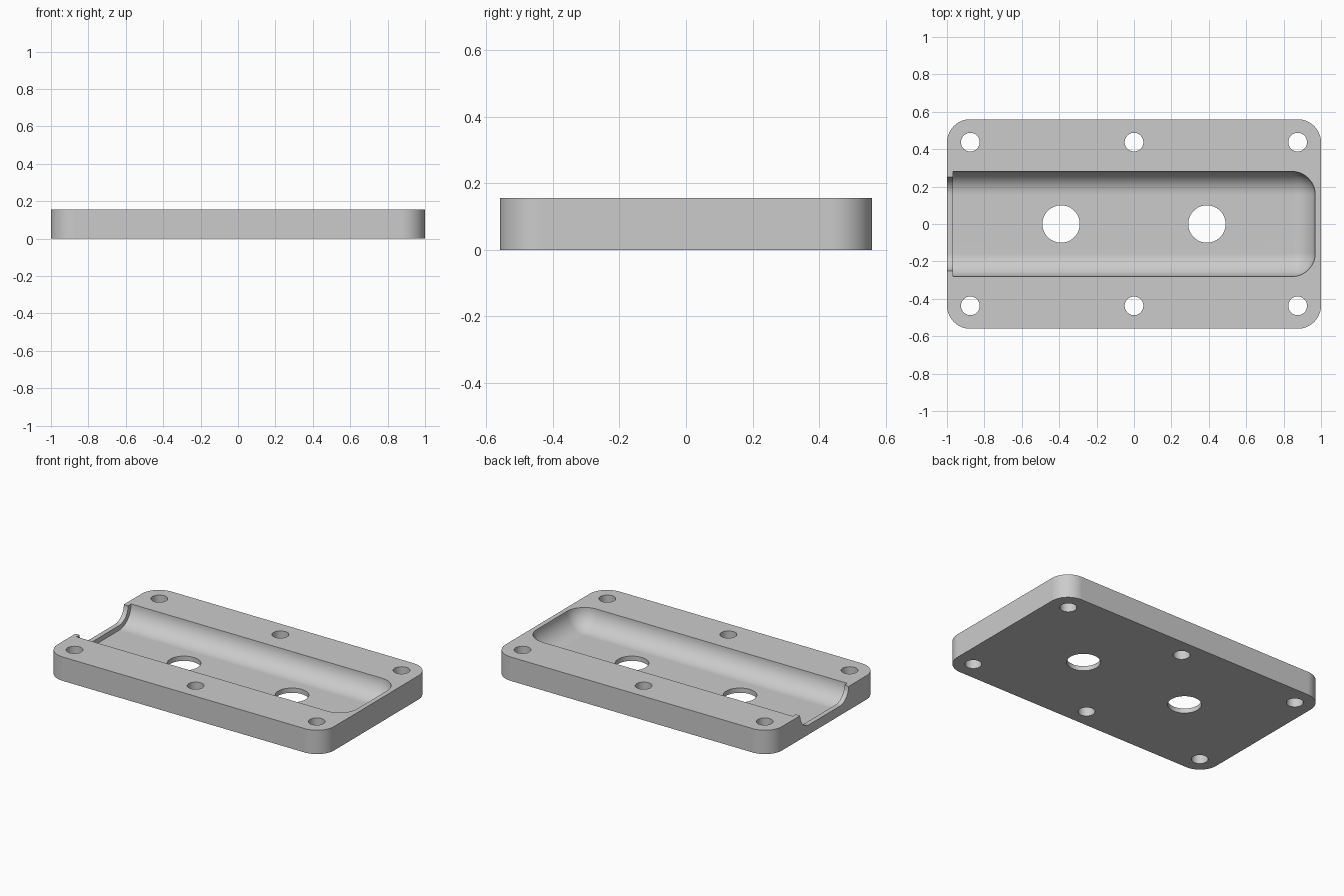
import bpy, bmesh
from math import sin, cos, pi

if "Cube" in bpy.data.objects:
    bpy.data.objects.remove(bpy.data.objects["Cube"], do_unlink=True)

LENGTH, WIDTH, HEIGHT = 2.0, 1.12, 0.156
STEPS = 14

grey = bpy.data.materials.new("plain_grey")
grey.use_nodes = True
grey.diffuse_color = (0.6, 0.6, 0.6, 1)
grey.node_tree.nodes["Principled BSDF"].inputs["Base Color"].default_value = (0.6, 0.6, 0.6, 1)


def arc(cx, cy, r, start):
    """Quarter circle of points, counter-clockwise."""
    return [(cx + r * cos(start + pi / 2 * i / STEPS),
             cy + r * sin(start + pi / 2 * i / STEPS)) for i in range(STEPS + 1)]


def loft(name, rings):
    """Closed solid through rings given as (points, z), bottom to top."""
    bm = bmesh.new()
    loops = [[bm.verts.new((x, y, z)) for x, y in pts] for pts, z in rings]
    n = len(loops[0])
    for low, high in zip(loops, loops[1:]):
        for i in range(n):
            j = (i + 1) % n
            bm.faces.new((low[i], low[j], high[j], high[i]))
    bm.faces.new(loops[0][::-1])
    bm.faces.new(loops[-1])
    bmesh.ops.remove_doubles(bm, verts=bm.verts, dist=1e-5)
    bmesh.ops.recalc_face_normals(bm, faces=bm.faces)
    mesh = bpy.data.meshes.new(name)
    bm.to_mesh(mesh)
    bm.free()
    mesh.materials.append(grey)
    obj = bpy.data.objects.new(name, mesh)
    bpy.context.collection.objects.link(obj)
    return obj


def trough(name, left, right, half, depth):
    """Channel cutter with a filleted floor, rounded right end, flat left end."""
    rings = []
    for i in range(STEPS + 1):
        t = pi / 2 * (1 - i / STEPS)
        r = depth * cos(t)
        cx, cy = right - depth, half - depth
        pts = [(left, -cy - r)] + arc(cx, -cy, r, -pi / 2) + arc(cx, cy, r, 0) + [(left, cy + r)]
        rings.append((pts, HEIGHT - depth * sin(t)))
    rings.append((rings[-1][0], HEIGHT + 0.1))
    return loft(name, rings)


def drill(name, x, y, r):
    pts = [(x + r * cos(2 * pi * i / 48), y + r * sin(2 * pi * i / 48)) for i in range(48)]
    return loft(name, [(pts, -0.1), (pts, HEIGHT + 0.1)])


# Plate with rounded corners
R = 0.125
cx, cy = LENGTH / 2 - R, WIDTH / 2 - R
outline = arc(cx, cy, R, 0) + arc(-cx, cy, R, pi / 2) + arc(-cx, -cy, R, pi) + arc(cx, -cy, R, -pi / 2)
plate = loft("base_plate", [(outline, 0), (outline, HEIGHT)])

# Main channel, narrower open mouth at the right-hand end, and all holes
cutters = [trough("channel_cutter", -0.969, 0.969, 0.281, 0.125),
           trough("mouth_cutter", -1.1, -0.6, 0.25, 0.094)]
for x in (-0.875, 0, 0.875):
    for y in (-0.4375, 0.4375):
        cutters.append(drill("screw_hole_cutter", x, y, 0.05))
for x in (-0.39, 0.39):
    cutters.append(drill("floor_hole_cutter", x, 0, 0.1))

bpy.ops.object.select_all(action='DESELECT')
bpy.context.view_layer.objects.active = plate
plate.select_set(True)
for cutter in cutters:
    cutter.hide_render = True
    mod = plate.modifiers.new("cut", 'BOOLEAN')
    mod.operation = 'DIFFERENCE'
    mod.solver = 'EXACT'
    mod.object = cutter
    bpy.ops.object.modifier_apply(modifier=mod.name)
    bpy.data.objects.remove(cutter, do_unlink=True)

# Smooth curved walls, crisp rims
bpy.ops.object.shade_smooth_by_angle(angle=0.5)
weighted = plate.modifiers.new("weighted_normals", 'WEIGHTED_NORMAL')
weighted.keep_sharp = True
